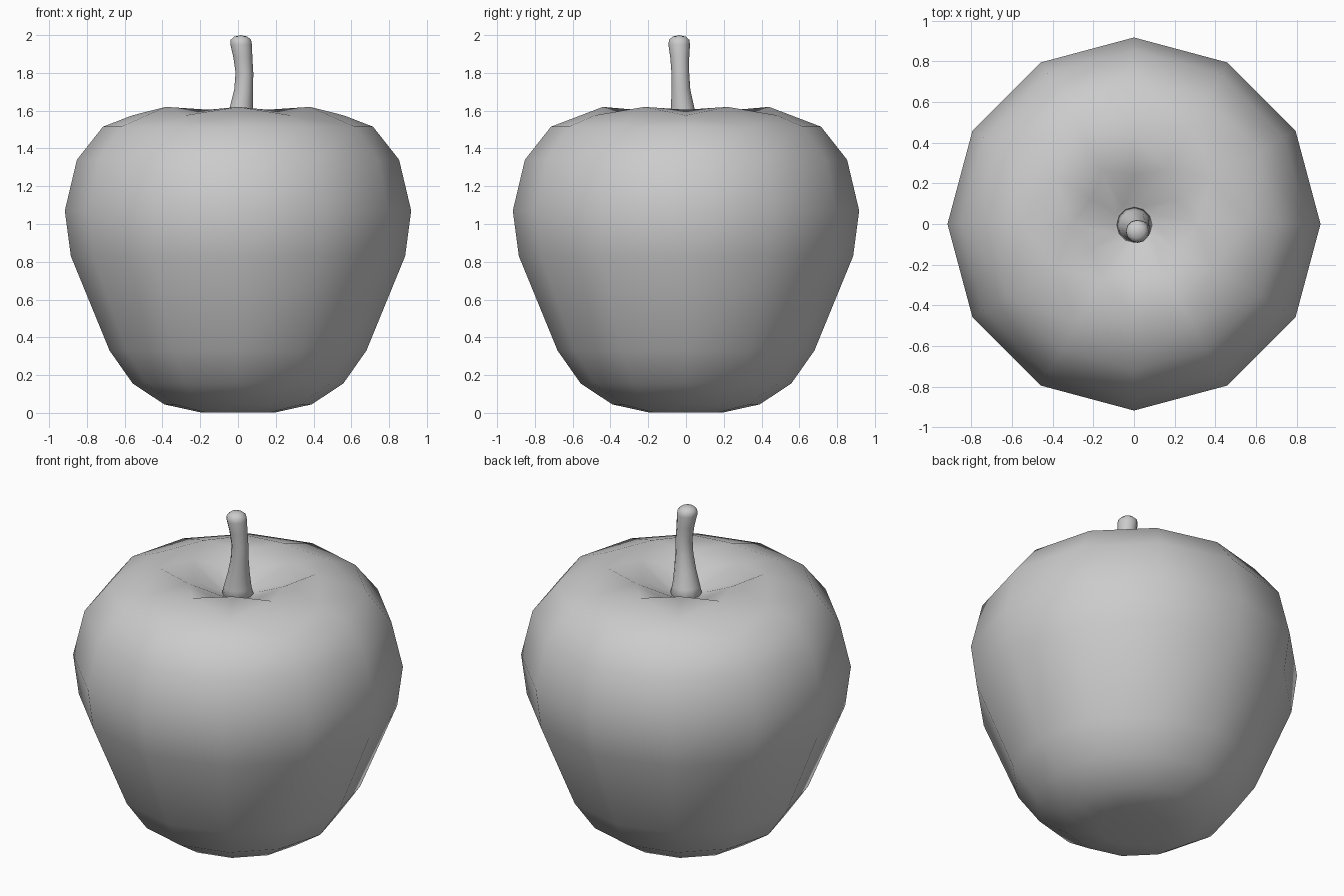
import bpy, bmesh, math
from mathutils import Vector

if "Cube" in bpy.data.objects:
    bpy.data.objects.remove(bpy.data.objects["Cube"], do_unlink=True)

mat = bpy.data.materials.new("plain grey")
mat.use_nodes = True
GREY = (0.6, 0.6, 0.6, 1)
mat.diffuse_color = GREY
mat.node_tree.nodes["Principled BSDF"].inputs["Base Color"].default_value = GREY


def loft(name, rings, diagonals=()):
    """Skin closed rings of points, capped with fans at both ends."""
    bm = bmesh.new()
    loops = [[bm.verts.new(p) for p in ring] for ring in rings]
    n = len(loops[0])
    for k, (low, high) in enumerate(zip(loops, loops[1:])):
        for i in range(n):
            j = (i + 1) % n
            if k not in diagonals:
                bm.faces.new((low[i], low[j], high[j], high[i]))
            elif i % 2 == 0:
                bm.faces.new((low[i], low[j], high[i]))
                bm.faces.new((low[j], high[j], high[i]))
            else:
                bm.faces.new((low[i], low[j], high[j]))
                bm.faces.new((low[i], high[j], high[i]))
    bmesh.ops.remove_doubles(bm, verts=bm.verts, dist=0.0005)
    bmesh.ops.recalc_face_normals(bm, faces=bm.faces)
    mesh = bpy.data.meshes.new(name)
    bm.to_mesh(mesh)
    bm.free()
    mesh.materials.append(mat)
    mesh.shade_smooth()
    obj = bpy.data.objects.new(name, mesh)
    bpy.context.collection.objects.link(obj)
    return obj


# Fruit body: (radius, height) on even spokes, optionally another pair on odd ones
SIDES = 12
profile = [
    ((0, 0.03),), ((0.2, 0.003),), ((0.39, 0.045),), ((0.557, 0.155),),
    ((0.68, 0.33),), ((0.885, 0.83),), ((0.917, 1.07),), ((0.853, 1.34),),
    ((0.715, 1.515),),
    ((0.56, 1.575), (0.44, 1.62)),      # scalloped rim
    ((0.31, 1.605), (0.24, 1.545)),     # lobes falling into the hollow
    ((0.1, 1.49),), ((0, 1.45),),
]


def spoke(pairs, i):
    r, z = pairs[i % len(pairs)]
    a = math.tau * i / SIDES
    return Vector((r * math.cos(a), r * math.sin(a), z))


body = loft("fruit_body", [[spoke(p, i) for i in range(SIDES)] for p in profile],
            diagonals=(8, 9))

# Stem: bent tube with a flared foot and rounded tip (x, y, z, radius)
path = [
    (0.0, 0.0, 1.44, 0.0), (0.0, 0.0, 1.45, 0.095), (0.005, -0.01, 1.53, 0.077),
    (0.018, -0.018, 1.62, 0.061), (0.03, -0.027, 1.71, 0.05),
    (0.034, -0.03, 1.8, 0.047), (0.026, -0.033, 1.88, 0.05),
    (0.017, -0.036, 1.95, 0.057), (0.015, -0.036, 1.975, 0.054),
    (0.015, -0.036, 1.992, 0.035), (0.015, -0.036, 2.0, 0.0),
]
stem = loft("stem", [[(x + r * math.cos(math.tau * i / SIDES),
                       y + r * math.sin(math.tau * i / SIDES), z)
                      for i in range(SIDES)] for x, y, z, r in path])
